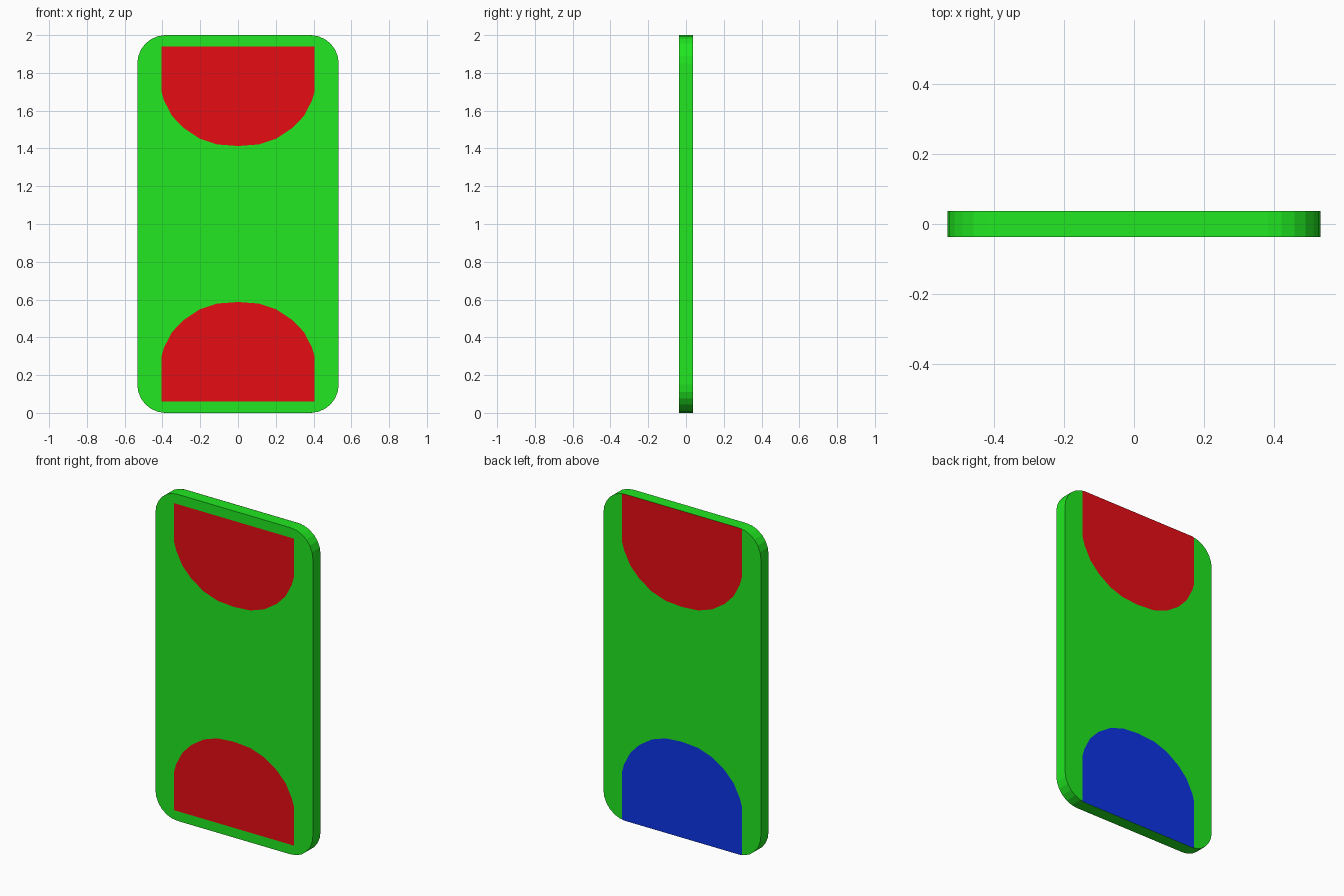
import bpy, bmesh
from math import cos, sin, radians

if "Cube" in bpy.data.objects:
    bpy.data.objects.remove(bpy.data.objects["Cube"])

W, H, D, R = 0.533, 2.0, 0.0375, 0.15   # half width, height, half depth, corner radius


def material(name, rgb):
    m = bpy.data.materials.new(name)
    m.diffuse_color = (*rgb, 1)
    m.use_nodes = True
    m.node_tree.nodes["Principled BSDF"].inputs["Base Color"].default_value = m.diffuse_color
    return m


green = material("green", (0.015, 0.8, 0.015))
red = material("red", (0.8, 0.004, 0.007))
blue = material("blue", (0.004, 0.033, 0.8))


def panel(name, outline, y, mat, back=False, depth=0):
    """Flat face from (x, z) points, facing front or back, optionally extruded in y."""
    bm = bmesh.new()
    face = bm.faces.new([bm.verts.new((x, y, z)) for x, z in outline])
    face.normal_update()
    if (face.normal.y > 0) != back:
        face.normal_flip()
    if depth:
        ext = bmesh.ops.extrude_face_region(bm, geom=[face], use_keep_orig=True)
        verts = [v for v in ext["geom"] if isinstance(v, bmesh.types.BMVert)]
        bmesh.ops.translate(bm, verts=verts, vec=(0, depth, 0))
        bmesh.ops.recalc_face_normals(bm, faces=bm.faces[:])
    me = bpy.data.meshes.new(name)
    bm.to_mesh(me)
    bm.free()
    me.materials.append(mat)
    ob = bpy.data.objects.new(name, me)
    bpy.context.collection.objects.link(ob)
    return ob


# Rounded slab, six segments per corner
slab = []
for cx, cz, start in ((W - R, H - R, 0), (R - W, H - R, 90), (R - W, R, 180), (W - R, R, 270)):
    for i in range(7):
        a = radians(start + 15 * i)
        slab.append((cx + R * cos(a), cz + R * sin(a)))
panel("board", slab, -D, green, depth=2 * D)

# Right half of the rounded end patch, from its straight side to the middle
curve = [(0.405, 1.70), (0.392, 1.655), (0.35, 1.573), (0.29, 1.51),
         (0.205, 1.453), (0.11, 1.421), (0, 1.413)]


def patch(edge):
    half = edge + curve
    return half + [(-x, z) for x, z in reversed(half[:-1])]


def flip(outline):
    return [(x, H - z) for x, z in outline]


# Front patches stop short of the ends, back patches run out to the edge
front = patch([(0.405, 1.94)])
rear = patch([(W - R, H), (0.405, 1.998)])
gap = 0.001
panel("front_top_patch", front, -D - gap, red)
panel("front_bottom_patch", flip(front), -D - gap, red)
panel("back_top_patch", rear, D + gap, red, back=True)
panel("back_bottom_patch", flip(rear), D + gap, blue, back=True)
